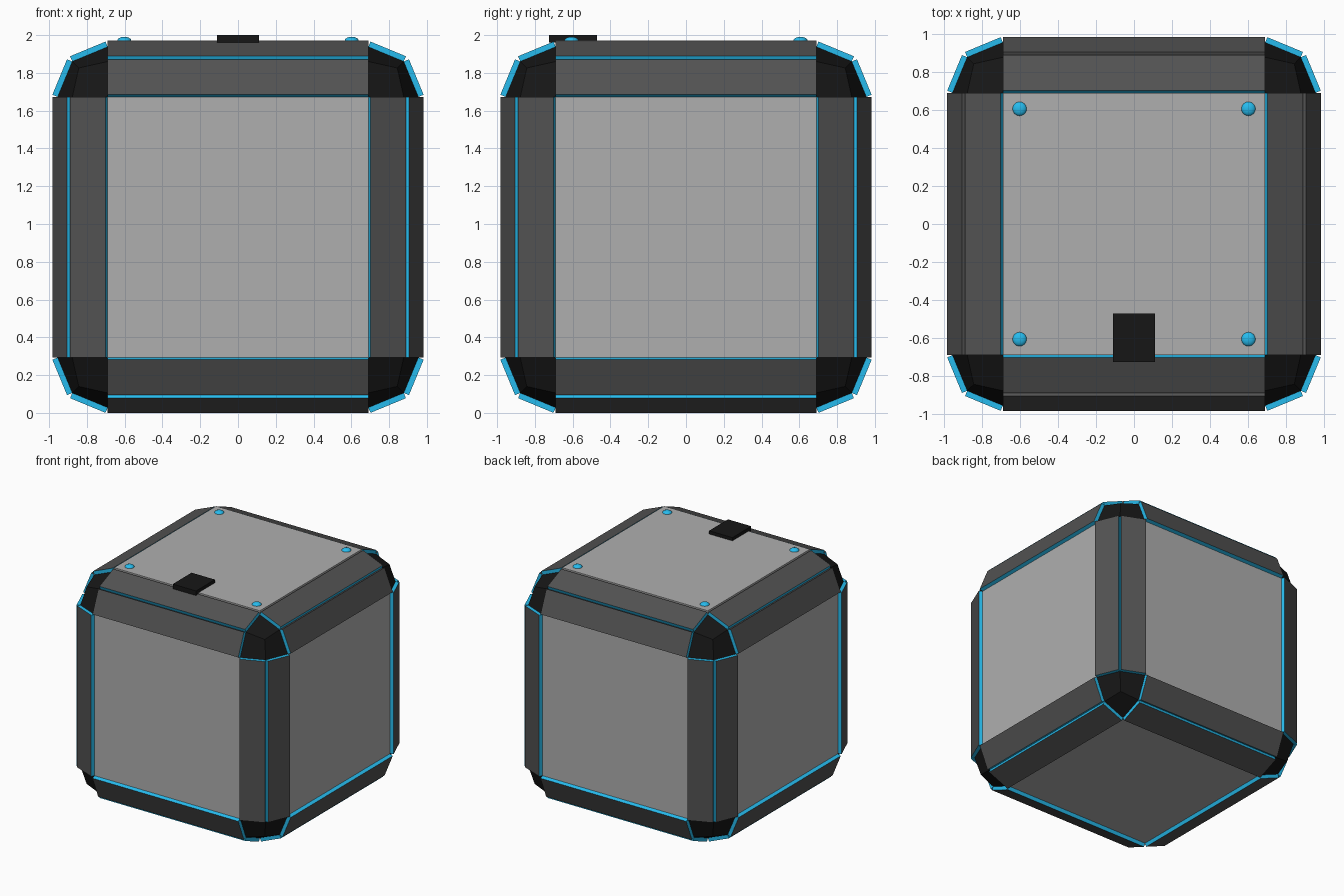
import bpy, bmesh
from mathutils import Vector

if "Cube" in bpy.data.objects:
    bpy.data.objects.remove(bpy.data.objects["Cube"])

CZ = 0.983       # centre height of the cube
H = 0.955        # half size of the inner shell
BEV = 0.265      # edge rounding
T = 0.03         # thickness of the raised edge panels


def mat(name, col):
    m = bpy.data.materials.new(name)
    m.diffuse_color = (*col, 1)
    m.use_nodes = True
    m.node_tree.nodes["Principled BSDF"].inputs["Base Color"].default_value = m.diffuse_color
    return m


grey = mat("grey", (0.43, 0.43, 0.43))
dark = mat("dark_grey", (0.085, 0.085, 0.085))
black = mat("black", (0.008, 0.008, 0.008))
blue = mat("blue", (0.02, 0.5, 0.85))


def finish(name, bm, mats):
    me = bpy.data.meshes.new(name)
    bm.to_mesh(me)
    bm.free()
    for m in mats:
        me.materials.append(m)
    ob = bpy.data.objects.new(name, me)
    bpy.context.collection.objects.link(ob)
    return ob


def box(name, lo, hi, m):
    bm = bmesh.new()
    bmesh.ops.create_cube(bm, size=1)
    lo, hi = Vector(lo), Vector(hi)
    bmesh.ops.scale(bm, vec=hi - lo, verts=bm.verts)
    bmesh.ops.translate(bm, vec=(lo + hi) / 2, verts=bm.verts)
    return finish(name, bm, [m])


# Crate shell: cube with two-step rounded edges
bm = bmesh.new()
bmesh.ops.create_cube(bm, size=2 * H)
bmesh.ops.bevel(bm, geom=bm.edges[:], offset=BEV, offset_type='OFFSET',
                segments=2, profile=0.5, affect='EDGES')
bmesh.ops.translate(bm, vec=(0, 0, CZ), verts=bm.verts)
bm.normal_update()

# Grey sides, dark edge strips, black corners
strips = []
for f in bm.faces:
    flat = sum(abs(c) < 0.01 for c in f.normal)
    if flat == 2:
        f.material_index = 0
    elif flat == 1:
        f.material_index = 1
        strips.append(f)
    else:
        f.material_index = 2

# Raise each edge strip separately, with blue side walls
for f in strips:
    n = f.normal.copy()
    top = bmesh.ops.extrude_discrete_faces(bm, faces=[f])["faces"][0]
    bmesh.ops.translate(bm, vec=n * T, verts=top.verts)
    top.material_index = 1
    for e in top.edges:
        for w in e.link_faces:
            if w is not top:
                w.normal_update()
                # the lower strips under the lid have a plain dark upper wall
                plain = 0.1 < n.z < 0.5 and w.normal.z > 0.5
                w.material_index = 1 if plain else 3
bm.normal_update()
finish("crate_shell", bm, [grey, dark, black, blue])

# Lid plate and latch
box("lid", (-0.69, -0.69, 1.93), (0.69, 0.69, 1.972), grey)
box("latch", (-0.11, -0.725, 1.96), (0.11, -0.47, 2.0), black)

# Blue rivets in the lid corners
for i, (sx, sy) in enumerate([(-1, -1), (1, -1), (-1, 1), (1, 1)]):
    bm = bmesh.new()
    bmesh.ops.create_uvsphere(bm, u_segments=24, v_segments=12, radius=1)
    bmesh.ops.scale(bm, vec=(0.037, 0.037, 0.02), verts=bm.verts)
    bmesh.ops.translate(bm, vec=(0.602 * sx, 0.606 * sy, 1.971), verts=bm.verts)
    for f in bm.faces:
        f.smooth = True
    finish(f"rivet_{i + 1}", bm, [blue])
